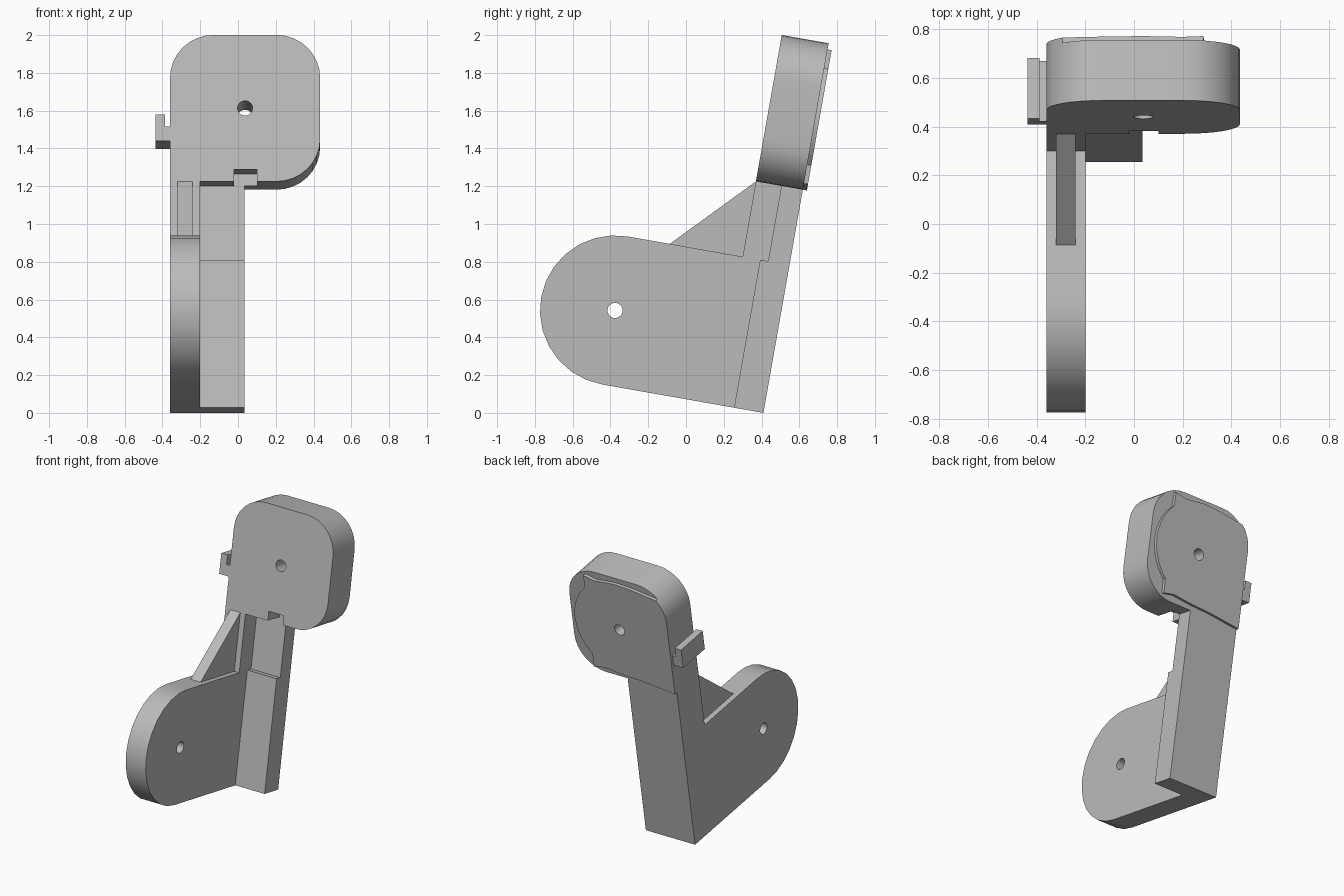
import bpy, bmesh, math
from mathutils import Vector

default = bpy.data.objects.get("Cube")
if default:
    bpy.data.objects.remove(default)

LEAN = math.radians(-10)          # the whole bracket leans back
BASE_Y = 0.41
TOP, PLATE_TOP = 1.2, 0.795       # heights along the leaning axis
DEPTH = 0.252
LEFT, RIGHT = -0.36, 0.435
HOLE_R = 0.04

grey = bpy.data.materials.new("grey plastic")
grey.use_nodes = True
colour = (0.5, 0.5, 0.5, 1)
grey.diffuse_color = colour
grey.node_tree.nodes["Principled BSDF"].inputs["Base Color"].default_value = colour


def arc(cx, cy, r, start, end, steps):
    angles = [math.radians(start + (end - start) * i / steps) for i in range(steps + 1)]
    return [(cx + r * math.cos(a), cy + r * math.sin(a)) for a in angles]


def prism(name, outline, lo, hi, axis):
    """Extrude (depth, height) along 'x' or (x, height) along depth 'd'; depth points forward."""
    bm = bmesh.new()

    def point(p, t):
        return Vector((t, -p[0], p[1])) if axis == "x" else Vector((p[0], -t, p[1]))

    face = bm.faces.new([bm.verts.new(point(p, lo)) for p in outline])
    geom = bmesh.ops.extrude_face_region(bm, geom=[face])["geom"]
    moved = [g for g in geom if isinstance(g, bmesh.types.BMVert)]
    bmesh.ops.translate(bm, verts=moved, vec=point((0, 0), hi - lo))
    bmesh.ops.recalc_face_normals(bm, faces=bm.faces)
    mesh = bpy.data.meshes.new(name)
    bm.to_mesh(mesh)
    bm.free()
    mesh.materials.append(grey)
    obj = bpy.data.objects.new(name, mesh)
    bpy.context.collection.objects.link(obj)
    obj.rotation_euler.x = LEAN
    obj.location.y = BASE_Y
    return obj


def box(name, a0, b0, a1, b1, lo, hi, axis):
    return prism(name, [(a0, b0), (a1, b0), (a1, b1), (a0, b1)], lo, hi, axis)


def combine(obj, other, operation):
    """Apply a boolean and discard the helper."""
    other.hide_render = True
    bpy.context.view_layer.update()
    mod = obj.modifiers.new("cut", "BOOLEAN")
    mod.operation, mod.solver, mod.object = operation, "EXACT", other
    bpy.context.view_layer.objects.active = obj
    bpy.ops.object.modifier_apply(modifier=mod.name)
    bpy.data.objects.remove(other)


def smooth(obj):
    bpy.ops.object.select_all(action="DESELECT")
    obj.select_set(True)
    bpy.context.view_layer.objects.active = obj
    bpy.ops.object.shade_smooth_by_angle(angle=math.radians(30))


# Side plate with rounded nose, running up into the riser
r = PLATE_TOP / 2
nose = 0.868
side = [(0, 0)] + arc(nose, r, r, -90, 90, 14)
side += [(DEPTH, PLATE_TOP), (DEPTH, TOP), (0, TOP)]
arm = prism("side_arm", side, LEFT, -0.2, "x")

# Stepped back column, fused to the arm
column = [(0, 0), (0.158, 0), (0.158, PLATE_TOP), (0.115, PLATE_TOP), (0.115, TOP), (0, TOP)]
combine(arm, prism("column", column, -0.3, 0.035, "x"), "UNION")
combine(arm, prism("pivot_cutter", arc(nose, r, HOLE_R, 0, 345, 23), -0.5, 0, "x"), "DIFFERENCE")
smooth(arm)

# Triangular rib above the arm
prism("rib", [(DEPTH, PLATE_TOP), (0.644, PLATE_TOP), (DEPTH, TOP)], -0.32, -0.24, "x")

# Head block with three rounded corners
R, HEAD_TOP = 0.23, 1.987
cx, cz = (LEFT + RIGHT) / 2, (TOP + HEAD_TOP) / 2
top_left = arc(LEFT + R, HEAD_TOP - R, R, 90, 180, 8)
outline = [(LEFT, TOP)] + arc(RIGHT - R, TOP + R, R, -90, 0, 8)
outline += arc(RIGHT - R, HEAD_TOP - R, R, 0, 90, 8) + top_left
head = prism("head", outline, 0, DEPTH, "d")
combine(head, box("notch_cutter", -0.02, 1.1, 0.1, 1.265, 0.115, 0.4, "d"), "DIFFERENCE")

# Raised rear plate: round on one side with two lugs, flush with the head on the other
reach = 0.36
back = [(LEFT, TOP), (-0.1, 1.228), (cx, cz - reach), (0.2, 1.25), (0.285, cz - reach)]
back += arc(cx, cz, reach, -46, 46, 10)
back += [(0.285, cz + reach), (0.2, 1.935), (cx, cz + reach), (-0.1, 1.945)]
back += [p for p in top_left if p[0] < -0.28]
rear = prism("rear_plate", back, -0.022, 0, "d")

# Shaft hole through head and rear plate
for part in (head, rear):
    cutter = prism("shaft_cutter", arc(cx, cz, HOLE_R, 0, 345, 23), -0.3, 0.5, "d")
    combine(part, cutter, "DIFFERENCE")
    smooth(part)

# L-shaped hook on the side of the head
hook = [(LEFT, 1.418), (LEFT, 1.494), (-0.387, 1.494), (-0.387, 1.56), (-0.437, 1.56), (-0.437, 1.418)]
prism("side_hook", hook, 0, DEPTH, "d")
